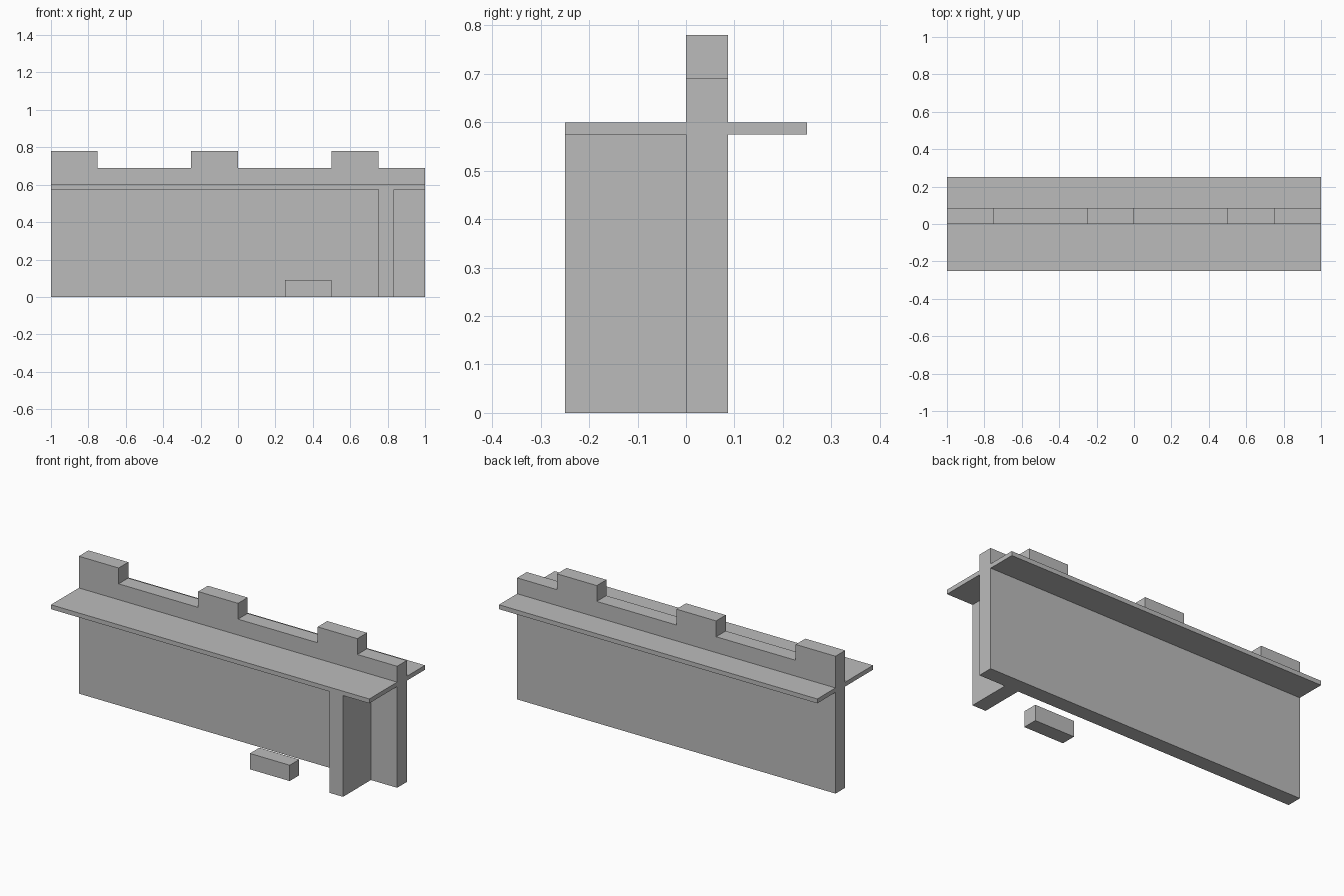
import bpy
import bmesh

if "Cube" in bpy.data.objects:
    bpy.data.objects.remove(bpy.data.objects["Cube"])

stone = bpy.data.materials.new("grey stone")
stone.diffuse_color = (0.5, 0.5, 0.5, 1.0)
stone.use_nodes = True
stone.node_tree.nodes["Principled BSDF"].inputs["Base Color"].default_value = stone.diffuse_color


def finish(name, bm):
    bmesh.ops.recalc_face_normals(bm, faces=bm.faces[:])
    mesh = bpy.data.meshes.new(name)
    bm.to_mesh(mesh)
    bm.free()
    mesh.materials.append(stone)
    bpy.context.collection.objects.link(bpy.data.objects.new(name, mesh))


def box(name, x, y, z):
    """Box between (min, max) ranges on each axis."""
    bm = bmesh.new()
    bmesh.ops.create_cube(bm, size=1)
    for v in bm.verts:
        v.co = [r[0] if c < 0 else r[1] for c, r in zip(v.co, (x, y, z))]
    finish(name, bm)


T = 0.0865          # wall thickness
LOW, HIGH = 0.69, 0.78
LEDGE = (0.575, 0.6)

# Battlement wall: one crenellated outline, extruded through its thickness
outline = [(-1, 0)]
for x0, x1 in ((-1, -0.75), (-0.25, 0), (0.5, 0.75)):
    if x0 > -1:
        outline.append((x0, LOW))
    outline += [(x0, HIGH), (x1, HIGH), (x1, LOW)]
outline += [(1, LOW), (1, 0)]
bm = bmesh.new()
face = bm.faces.new([bm.verts.new((x, 0, z)) for x, z in outline])
side = bmesh.ops.extrude_face_region(bm, geom=[face])
bmesh.ops.translate(bm, vec=(0, T, 0),
                    verts=[g for g in side["geom"] if isinstance(g, bmesh.types.BMVert)])
finish("battlement_wall", bm)

# Walkway ledges in front of and behind the wall
box("front_ledge", (-1, 1), (-0.25, 0), LEDGE)
box("back_ledge", (-1, 1), (T, 0.25), LEDGE)

# Buttress carrying the front ledge
box("buttress", (0.75, 0.835), (-0.25, 0), (0, LEDGE[0]))

# Loose block on the ground in front of the wall
box("ground_block", (0.25, 0.5), (-0.25, -0.165), (0, 0.09))
